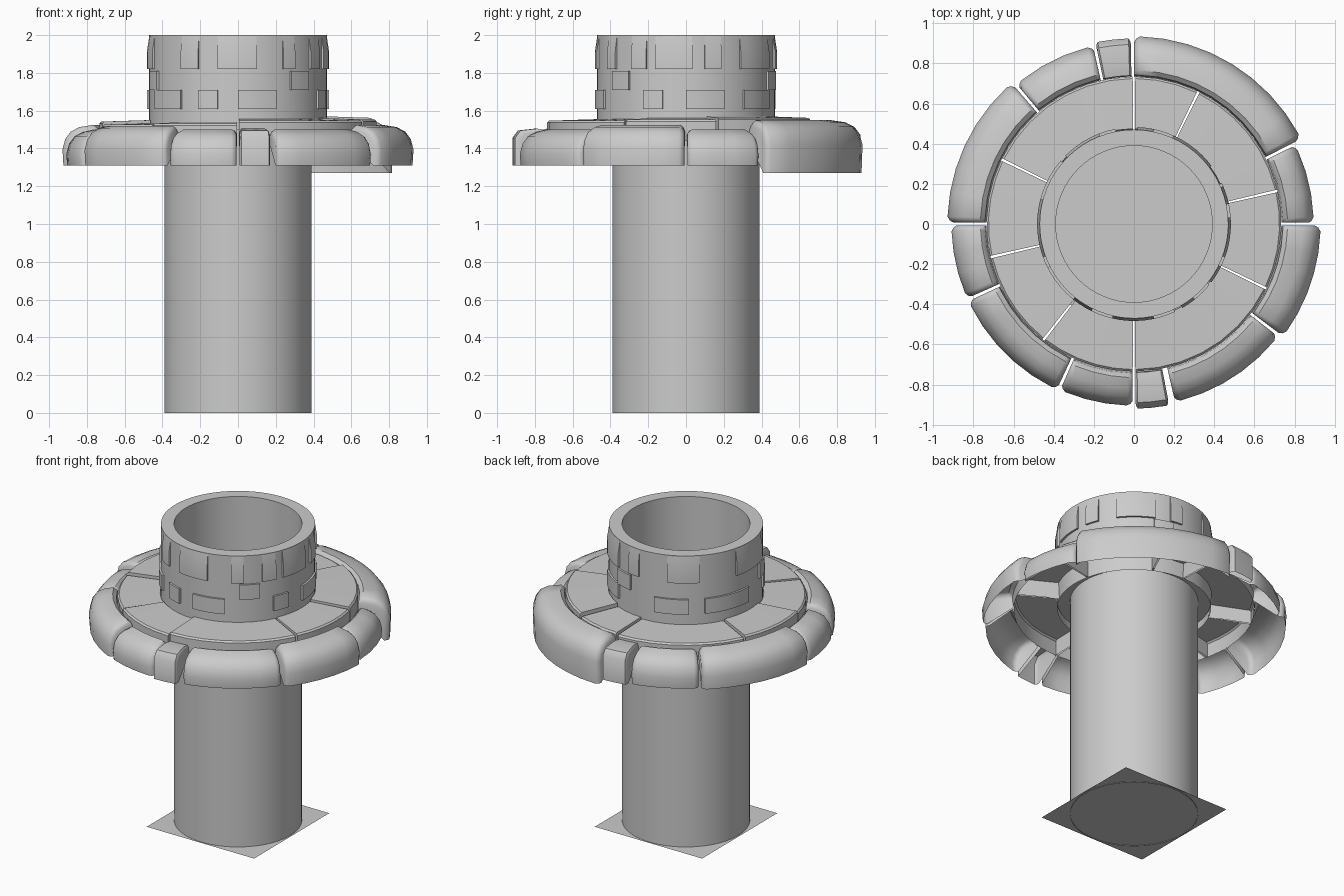
import bpy, bmesh
from math import sin, cos, radians, ceil

if "Cube" in bpy.data.objects:
    bpy.data.objects.remove(bpy.data.objects["Cube"])


def finish(bm, name, angle=35):
    bmesh.ops.recalc_face_normals(bm, faces=bm.faces)
    me = bpy.data.meshes.new(name)
    bm.to_mesh(me)
    bm.free()
    ob = bpy.data.objects.new(name, me)
    bpy.context.collection.objects.link(ob)
    bpy.ops.object.select_all(action='DESELECT')
    ob.select_set(True)
    bpy.context.view_layer.objects.active = ob
    bpy.ops.object.shade_smooth_by_angle(angle=radians(angle))
    return ob


def sweep(bm, sections, loop=False, close_profile=False, caps=True):
    """Skin a list of (angle in degrees, [(r, z), ...]) sections about the z axis."""
    rows = [[bm.verts.new((r * cos(radians(a)), r * sin(radians(a)), z)) for r, z in prof]
            for a, prof in sections]
    n = len(rows[0])
    for i in range(len(rows) if loop else len(rows) - 1):
        p, q = rows[i], rows[(i + 1) % len(rows)]
        for j in range(n if close_profile else n - 1):
            k = (j + 1) % n
            bm.faces.new((p[j], p[k], q[k], q[j]))
    if caps and not loop:
        bm.faces.new(rows[0])
        bm.faces.new(rows[-1][::-1])


def revolve(name, prof, closed, n=64):
    bm = bmesh.new()
    sweep(bm, [(360 * i / n, prof) for i in range(n)], True, closed)
    return finish(bm, name)


def steps(a0, a1, size):
    n = max(1, ceil((a1 - a0) / size))
    return [a0 + (a1 - a0) * i / n for i in range(n + 1)]


# Shaft and raised wall
revolve("shaft", [(0.39, 0), (0.39, 1.5)], False)
revolve("upper_wall", [(0.39, 1.5), (0.47, 1.5), (0.47, 2), (0.39, 2)], True)

# Square floor at the bottom of the shaft
bm = bmesh.new()
bm.faces.new([bm.verts.new((x, y, 0.004)) for x, y in
              ((-.4, -.4), (.4, -.4), (.4, .4), (-.4, .4))])
finish(bm, "floor_plane")

# Raised bricks on the wall: angles run from the front (-y) towards +x
low = [(0, 25), (62, 75), (90, 115), (130, 156), (191, 217), (229, 268), (294, 321), (334, 347)]
mid = [(36, 51), (155, 170), (284, 297)]
top = [(-13, 12), (30, 39), (53, 64), (70, 94), (102, 113), (127, 156), (168, 178),
       (201, 225), (255, 290), (321, 334)]
for name, spans, z0, z1, rt in (("low_bricks", low, 1.61, 1.71, .483),
                                ("mid_bricks", mid, 1.71, 1.81, .483),
                                ("top_bricks", top, 1.82, 1.995, .47)):
    bm = bmesh.new()
    zm = z1 if rt > .475 else 1.91
    prof = [(.46, z0), (.483, z0), (.483, zm), (rt, z1), (.46, z1)]
    if zm == z1:
        prof.pop(3)
    for a, b in spans:
        sweep(bm, [(t - 90, prof) for t in steps(a, b, 6)], close_profile=True)
    finish(bm, name, 25)

# Flat paving tiles, open underneath: start angle, end angle, height
tiles = [(13, 64, 1.57), (64, 90, 1.55), (90, 154, 1.54), (154, 193, 1.55),
         (193, 232, 1.535), (232, 270, 1.54), (270, 334, 1.555), (334, 373, 1.56)]
for i, (a, b, t) in enumerate(tiles):
    bm = bmesh.new()
    prof = [(.47, 1.45), (.475, t), (.725, t - .008), (.735, t - .018), (.735, 1.44)]
    sweep(bm, [(s, prof) for s in steps(a + .5, b - .5, 9)])
    finish(bm, f"paving_tile_{i + 1}", 25)

# Rounded rim stones, open underneath: start, end, outer radius, top, bottom, boxy
stones = [(27, 90, .935, 1.55, 1.27, 0), (0.5, 26, .895, 1.50, 1.31, 0),
          (-37, -0.5, .93, 1.525, 1.31, 0), (-77, -38, .91, 1.50, 1.31, 0),
          (-89.5, -79, .92, 1.505, 1.31, 1), (-114, -90.5, .905, 1.50, 1.31, 0),
          (-155, -115, .91, 1.52, 1.31, 0), (-179.5, -156, .91, 1.50, 1.31, 0),
          (131, 179.5, .93, 1.525, 1.31, 0), (103, 130, .91, 1.51, 1.31, 0),
          (91, 102, .925, 1.52, 1.31, 1)]
for i, (a, b, R, T, B, boxy) in enumerate(stones):
    bm = bmesh.new()
    if boxy:
        prof = [(.735, 1.44), (.74, T - .01), (.80, T), (R - .03, T - .01), (R, T - .05), (R, B)]
    else:
        prof = [(.735, 1.44), (.742, T - .02), (.765, T), (R - .09, T - .012),
                (R - .045, T - .035), (R - .015, T - .075), (R, T - .13), (R - .005, B)]

    def shrunk(f):
        return [(r + (.80 - r) * f if r > .80 else r, z - max(0, z - 1.40) * f) for r, z in prof]

    e = .7 if boxy else 1.8
    sec = [(a, shrunk(.22)), (a + e * .35, shrunk(.09))]
    sec += [(s, prof) for s in steps(a + e, b - e, 8)]
    sec += [(b - e * .35, shrunk(.09)), (b, shrunk(.22))]
    sweep(bm, sec)
    finish(bm, f"rim_stone_{i + 1}", 40)
